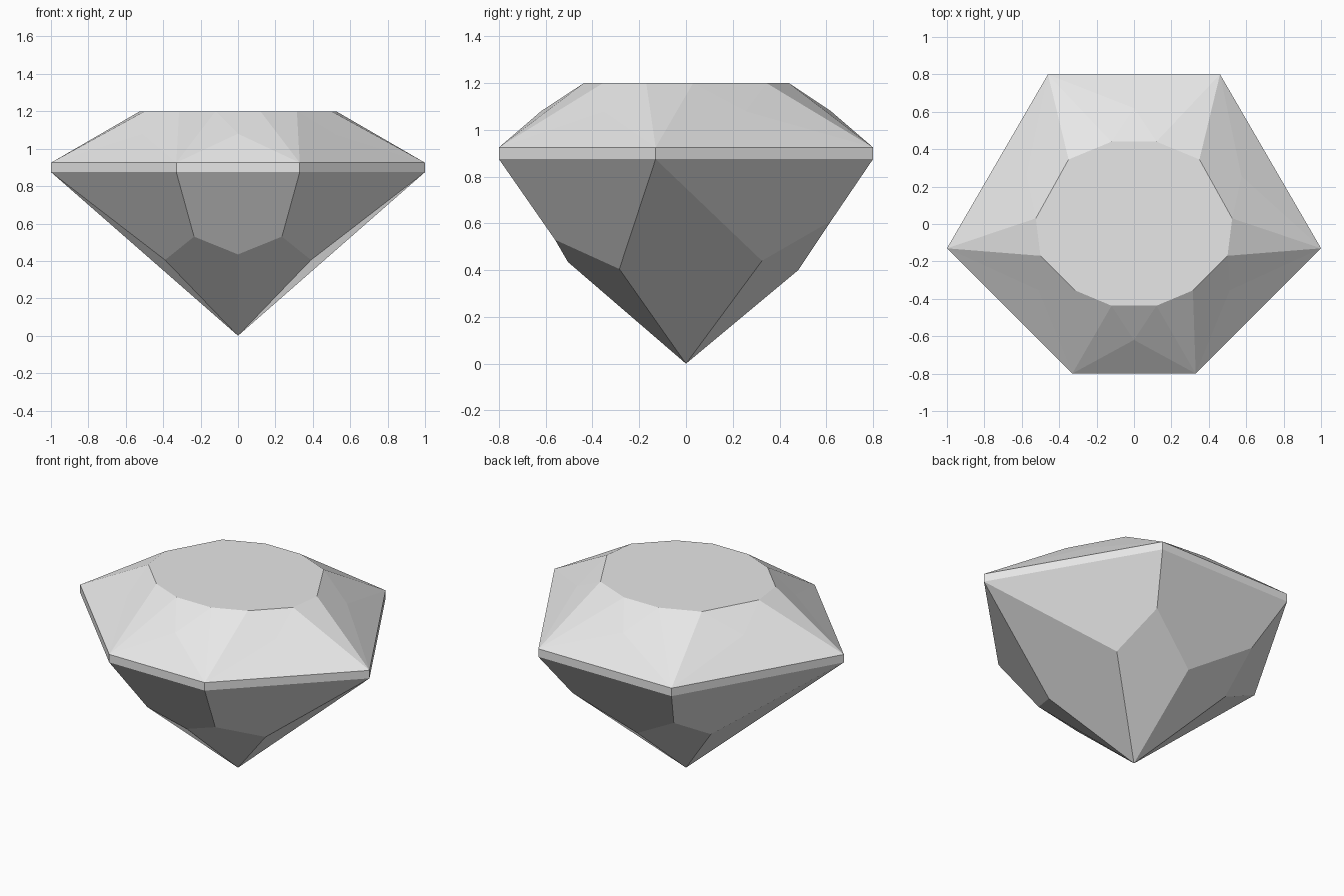
import bpy
import bmesh
from mathutils import Vector

cube = bpy.data.objects.get("Cube")
if cube:
    bpy.data.objects.remove(cube, do_unlink=True)

TABLE_Z, STAR_Z, GIRDLE_TOP, GIRDLE_LOW = 1.2, 1.08, 0.925, 0.875
CENTRE = Vector((0, 0, 0.8))

grey = bpy.data.materials.new("gem grey")
grey.use_nodes = True
colour = (0.8, 0.8, 0.8, 1)
grey.diffuse_color = colour
grey.node_tree.nodes["Principled BSDF"].inputs["Base Color"].default_value = colour


def flip(p):
    return (-p[0], *p[1:]) if p else None


def mirrored(half):
    """Close a ring from its +x half, ordered front to back."""
    return half + [flip(p) for p in reversed(half)]


def at(ring, z):
    return [(x, y, z) for x, y in ring]


def build(name, facets):
    """Flat-faced shell with every facet turned outwards."""
    bm = bmesh.new()
    for facet in facets:
        face = bm.faces.new([bm.verts.new(p) for p in facet if p])
        face.normal_update()
        if face.normal.dot(face.calc_center_median() - CENTRE) < 0:
            face.normal_flip()
    bmesh.ops.remove_doubles(bm, verts=bm.verts, dist=0.0001)
    mesh = bpy.data.meshes.new(name)
    bm.to_mesh(mesh)
    bm.free()
    mesh.materials.append(grey)
    obj = bpy.data.objects.new(name, mesh)
    bpy.context.collection.objects.link(obj)


# Rings of corner points, counterclockwise from the front
outline = mirrored([(0.33, -0.8), (1, -0.13), (0.46, 0.8)])
upper, lower = at(outline, GIRDLE_TOP), at(outline, GIRDLE_LOW)
table = at(mirrored([(0.12, -0.437), (0.315, -0.355), (0.5, -0.17),
                     (0.525, 0.03), (0.35, 0.345), (0.12, 0.44)]), TABLE_Z)

# One star point on the crown above each girdle side
side_stars = [(0.513, -0.353), (0.575, 0.255)]
back_left = [flip(p) for p in reversed(side_stars)]
stars = at(side_stars + [(0, 0.62)] + back_left + [(0, -0.62)], STAR_Z)

# One low point on the pavilion below each side, and extra corner points
side_lows = [(0.39, -0.285, 0.405), (0.4, 0.325, 0.44)]
lows = (side_lows + [(0, 0.48, 0.4)] + [flip(p) for p in reversed(side_lows)]
        + [(0, -0.505, 0.435)])
corners = mirrored([(0.235, -0.56, 0.53), None, (0.35, 0.62, 0.61)])
tip = (0, 0, 0)

crown, girdle, pavilion = [table], [], []
for i in range(6):
    j = (i + 1) % 6
    a, b, star = upper[i], upper[j], stars[i]
    t0, t1, t2 = (table[(2 * i + k) % 12] for k in range(3))
    crown += [(a, b, star), (a, star, t1), (b, t2, star),
              (star, t2, t1), (a, t1, t0)]
    girdle.append((lower[i], lower[j], b, a))
    pavilion.append((lower[i], lower[j], corners[j], lows[i], corners[i]))
    pavilion.append((corners[i] or lower[i], lows[i], tip, lows[i - 1]))

build("crown", crown)
build("girdle", girdle)
build("pavilion", pavilion)
